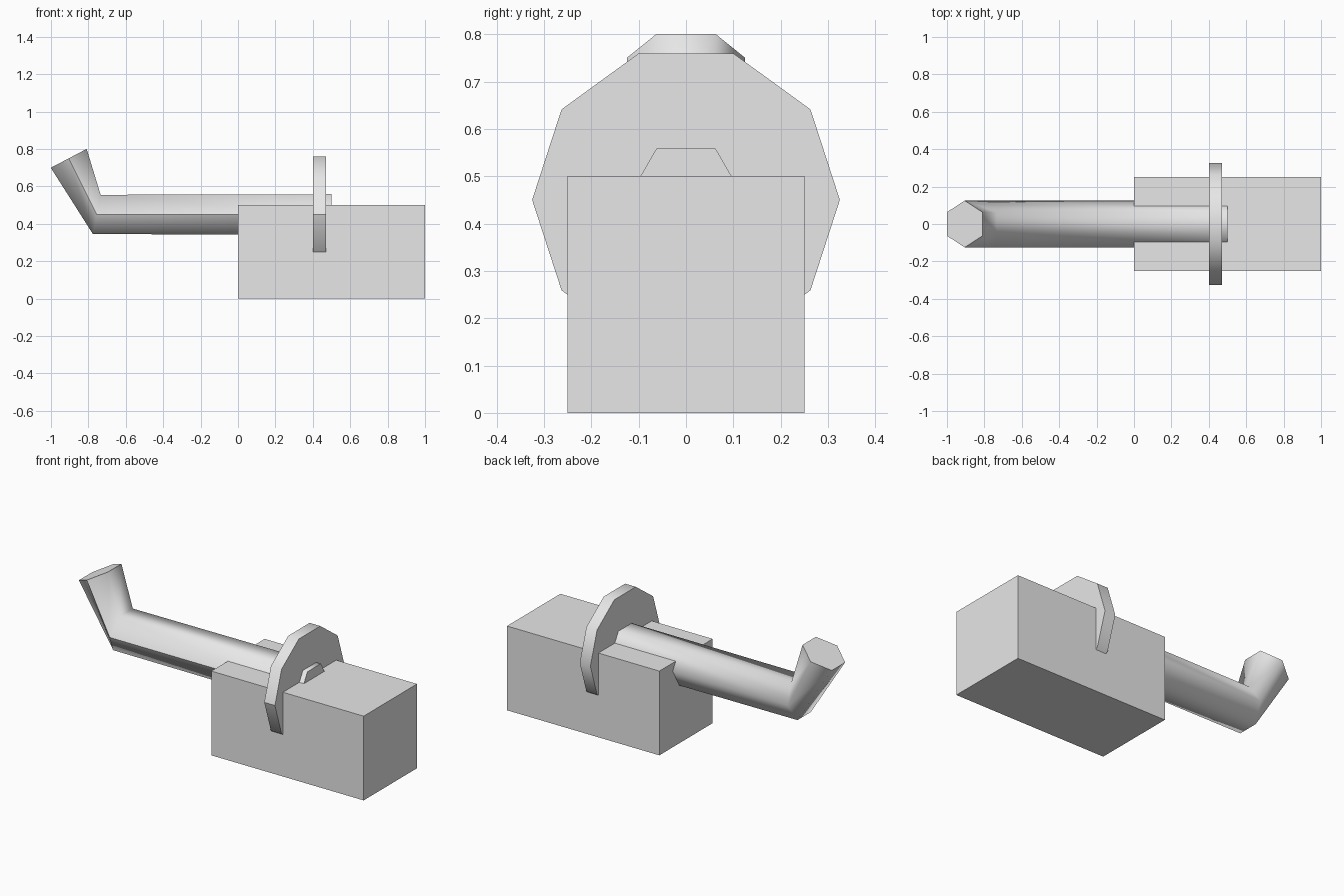
import bpy, bmesh
from math import cos, sin, pi
from mathutils import Vector

cube = bpy.data.objects.get("Cube")
if cube:
    bpy.data.objects.remove(cube, do_unlink=True)

grey = bpy.data.materials.new("light_grey")
grey.use_nodes = True
colour = (0.8, 0.8, 0.8, 1)
grey.diffuse_color = colour
grey.node_tree.nodes["Principled BSDF"].inputs["Base Color"].default_value = colour


def finish(name, bm):
    bmesh.ops.recalc_face_normals(bm, faces=bm.faces)
    mesh = bpy.data.meshes.new(name)
    bm.to_mesh(mesh)
    bm.free()
    mesh.materials.append(grey)
    obj = bpy.data.objects.new(name, mesh)
    bpy.context.collection.objects.link(obj)
    return obj


def tube(name, sides, radius, sections):
    """Loft a polygon through sections of (centre, up vector), smooth along its sides."""
    bm = bmesh.new()
    rings = []
    for centre, up in sections:
        ring = []
        for i in range(sides):
            a = 2 * pi * i / sides
            offset = Vector((0, -radius * cos(a), 0)) + Vector(up) * radius * sin(a)
            ring.append(bm.verts.new(Vector(centre) + offset))
        rings.append(ring)
    for a, b in zip(rings, rings[1:]):
        for i in range(sides):
            j = (i + 1) % sides
            bm.faces.new((a[i], a[j], b[j], b[i])).smooth = True
        # front seam
        bm.edges.get((a[0], b[0])).smooth = False
    for ring in (rings[0], rings[-1]):
        cap = bm.faces.new(ring)
        for edge in cap.edges:
            edge.smooth = False
    return finish(name, bm)


# Rectangular base block
bm = bmesh.new()
bmesh.ops.create_cube(bm, size=1)
bmesh.ops.scale(bm, vec=(1, 0.5, 0.5), verts=bm.verts)
bmesh.ops.translate(bm, vec=(0.5, 0, 0.25), verts=bm.verts)
finish("base_block", bm)

# Ten-sided disc set across the block
tube("disc", 10, 0.325, [((x, 0, 0.45), (0, 0, 1)) for x in (0.4, 0.47)])

# Six-sided rod with an upturned end
tube("bent_rod", 6, 0.125, [
    ((0.5, 0, 0.45), (0, 0, 1)),
    ((-0.755, 0, 0.45), (0.19, 0, 0.97)),
    ((-0.905, 0, 0.75), (0.885, 0, 0.465)),
])
